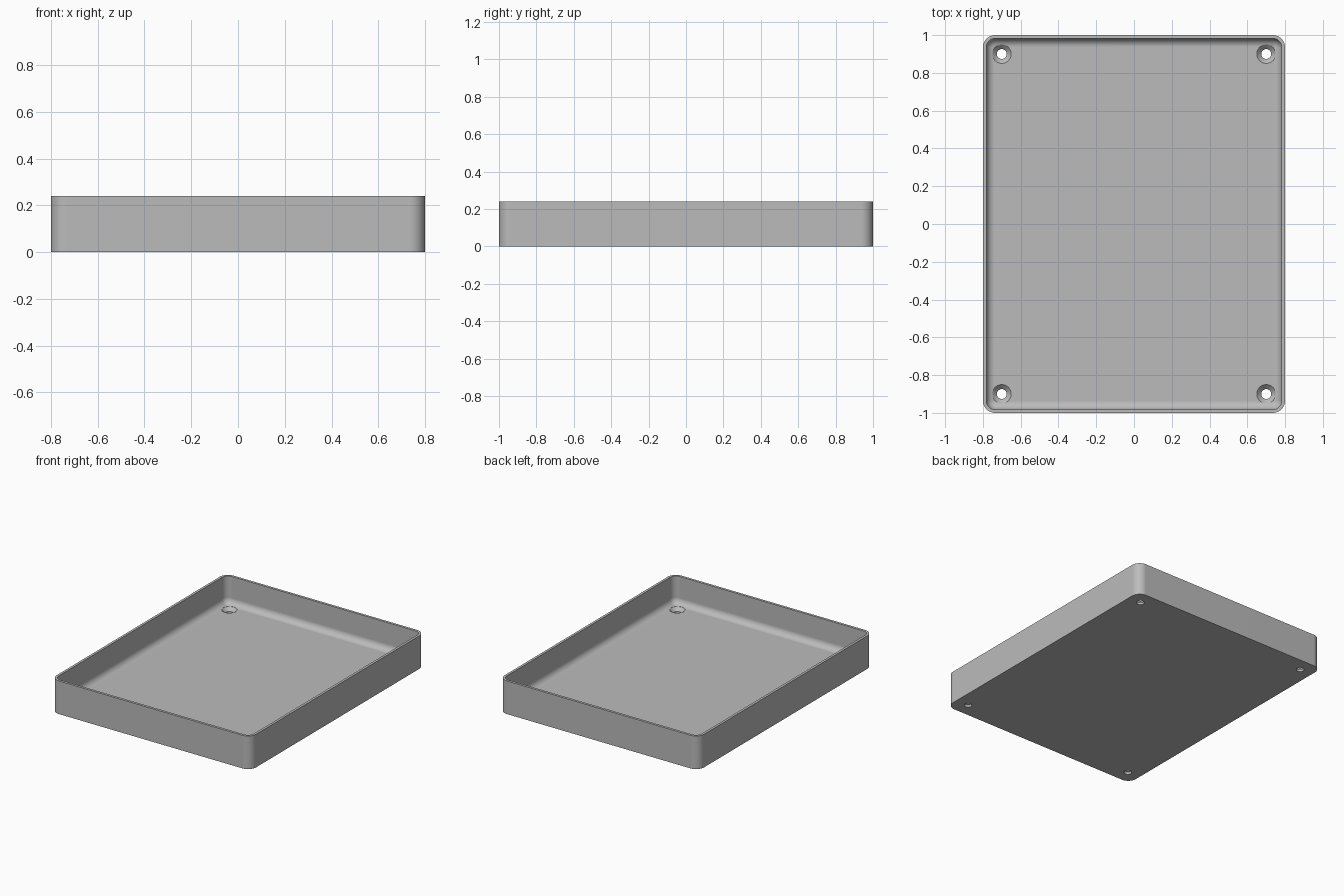
import bpy, bmesh
from math import sin, cos, pi, radians

cube = bpy.data.objects.get("Cube")
if cube:
    bpy.data.objects.remove(cube, do_unlink=True)

# Main sizes
HALF_X, HALF_Y, HEIGHT = 0.8, 1.0, 0.24
CORNER, WALL, FLOOR, FILLET = 0.065, 0.018, 0.04, 0.045
ARC = 10

grey = bpy.data.materials.new("plain_grey")
grey.use_nodes = True
grey.diffuse_color = (0.5, 0.5, 0.5, 1)
grey.node_tree.nodes["Principled BSDF"].inputs["Base Color"].default_value = (0.5, 0.5, 0.5, 1)


def rounded_ring(bm, inset, z):
    """Rounded rectangle, shrunk by inset around the same corner centres."""
    r = CORNER - inset
    ring = []
    for quarter, (sx, sy) in enumerate([(1, 1), (-1, 1), (-1, -1), (1, -1)]):
        for i in range(ARC + 1):
            a = (quarter + i / ARC) * pi / 2
            ring.append(bm.verts.new((sx * (HALF_X - CORNER) + r * cos(a),
                                      sy * (HALF_Y - CORNER) + r * sin(a), z)))
    return ring


def circle_ring(bm, x, y, r, z, sides=40):
    return [bm.verts.new((x + r * cos(2 * pi * i / sides),
                          y + r * sin(2 * pi * i / sides), z)) for i in range(sides)]


def loft(bm, rings):
    """Skin the rings in order and cap both ends."""
    for a, b in zip(rings, rings[1:]):
        for i in range(len(a)):
            j = (i + 1) % len(a)
            bm.faces.new((a[i], a[j], b[j], b[i]))
    bm.faces.new(rings[0][::-1])
    bm.faces.new(rings[-1])


def finish(bm, name):
    bmesh.ops.recalc_face_normals(bm, faces=bm.faces)
    mesh = bpy.data.meshes.new(name)
    bm.to_mesh(mesh)
    bm.free()
    mesh.materials.append(grey)
    obj = bpy.data.objects.new(name, mesh)
    bpy.context.collection.objects.link(obj)
    return obj


# Tray: outer wall, flat rim, inner wall, filleted floor
bm = bmesh.new()
profile = [(0, 0), (0, HEIGHT), (WALL, HEIGHT)]
for i in range(9):
    a = i / 8 * pi / 2
    profile.append((WALL + FILLET * (1 - cos(a)), FLOOR + FILLET * (1 - sin(a))))
loft(bm, [rounded_ring(bm, inset, z) for inset, z in profile])
tray = finish(bm, "tray")

# Countersunk screw holes in the four corners
bm = bmesh.new()
for sx in (-1, 1):
    for sy in (-1, 1):
        loft(bm, [circle_ring(bm, sx * 0.7, sy * 0.9, r, z)
                  for r, z in [(0.026, -0.05), (0.026, 0.016), (0.05, FLOOR), (0.05, 0.12)]])
cutter = finish(bm, "screw_hole_cutter")
cutter.hide_render = True

bpy.ops.object.select_all(action='DESELECT')
tray.select_set(True)
bpy.context.view_layer.objects.active = tray
cut = tray.modifiers.new("screw_holes", 'BOOLEAN')
cut.operation = 'DIFFERENCE'
cut.solver = 'EXACT'
cut.object = cutter
bpy.ops.object.modifier_apply(modifier=cut.name)
bpy.data.objects.remove(cutter, do_unlink=True)

# Smooth rounded corners, crisp rim and flat panels
bpy.ops.object.shade_smooth_by_angle(angle=radians(30))
weighted = tray.modifiers.new("flat_panels", 'WEIGHTED_NORMAL')
weighted.keep_sharp = True
